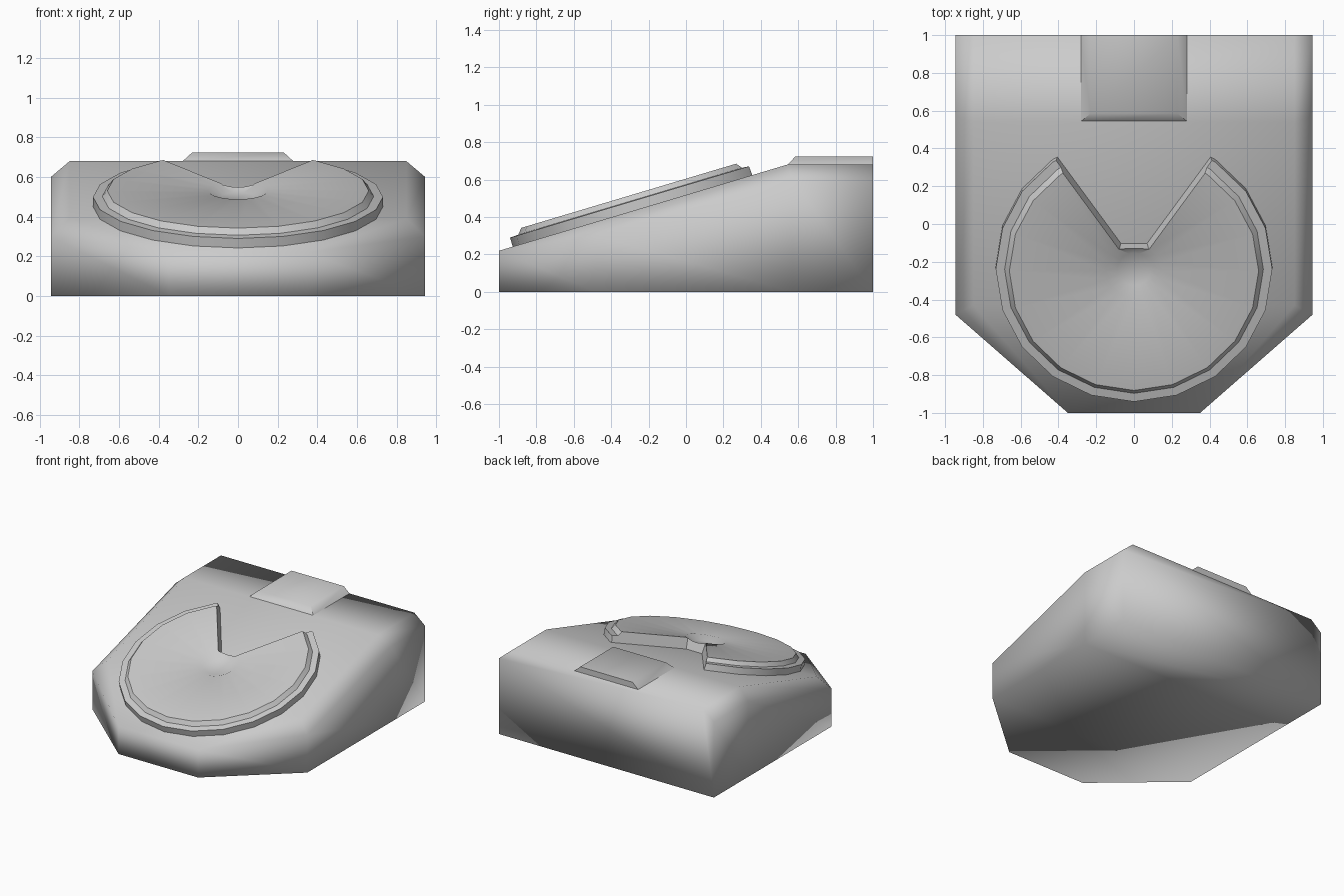
import bpy, bmesh
from math import sin, cos, pi, atan, radians

if "Cube" in bpy.data.objects:
    bpy.data.objects.remove(bpy.data.objects["Cube"])

SLOPE = 0.2987


def make(name, verts, faces):
    bm = bmesh.new()
    vs = [bm.verts.new(v) for v in verts]
    for f in faces:
        bm.faces.new([vs[i] for i in f])
    bmesh.ops.remove_doubles(bm, verts=bm.verts, dist=1e-4)
    bmesh.ops.dissolve_degenerate(bm, edges=bm.edges, dist=1e-4)
    bmesh.ops.recalc_face_normals(bm, faces=bm.faces)
    me = bpy.data.meshes.new(name)
    bm.to_mesh(me)
    bm.free()
    ob = bpy.data.objects.new(name, me)
    bpy.context.collection.objects.link(ob)
    return ob


def select(ob):
    bpy.ops.object.select_all(action='DESELECT')
    ob.select_set(True)
    bpy.context.view_layer.objects.active = ob


def loft(rings, caps=True):
    n = len(rings[0])
    faces = [(i * n + j, i * n + (j + 1) % n, (i + 1) * n + (j + 1) % n, (i + 1) * n + j)
             for i in range(len(rings) - 1) for j in range(n)]
    if caps:
        faces += [tuple(range(n)), tuple(range((len(rings) - 1) * n, len(rings) * n))]
    return [v for r in rings for v in r], faces


# Wedge body: stations of (inner x, inner y, top z, outer x, outer y, edge z)
stations = [(.35, -1, .22, .35, -1, .22),
            (.85, -.43, .39, .945, -.48, .30),
            (.85, .54, .68, .945, .57, .60),
            (.85, 1, .68, .945, 1, .60)]
rings = []
for xi, yi, zt, xo, yo, ze in stations:
    half = [(xi, yi, zt), (xo, yo, ze), (xo, yo, 0)]
    rings.append(half + [(-x, y, z) for x, y, z in reversed(half)])
body = make("body", *loft(rings))
body.data.shade_smooth()

# Raised block at the back
low = [(-.285, .54, .675), (.285, .54, .675), (.285, 1, .675), (-.285, 1, .675)]
top = [(-.23, .585, .725), (.23, .585, .725), (.23, 1, .725), (-.23, 1, .725)]
block = make("back_block", *loft([low, top]))
select(block)
bpy.ops.object.shade_smooth_by_angle(angle=radians(60))

# Stepped round plate with a central dimple, 20 sides
profile = [(.732, -.003), (.732, .05), (.685, .053), (.66, .083), (.15, .083), (.09, .047)]
rings = [[(r * cos(i * pi / 10), r * sin(i * pi / 10), h) for i in range(20)] for r, h in profile]
plate = make("round_plate", *loft(rings))

# Wedge-shaped notch cut, slightly wider at the top
def notch(h, w):
    return [(-.07 - w, .127 - w, h), (.07 + w, .127 - w, h),
            (.59 + w, .865 - w, h), (-.59 - w, .865 - w, h)]

cutter = make("notch_cutter", *loft([notch(-.1, -.012), notch(.2, .022)]))
cutter.hide_render = True
mod = plate.modifiers.new("notch", 'BOOLEAN')
mod.operation = 'DIFFERENCE'
mod.solver = 'EXACT'
mod.object = cutter
select(plate)
bpy.ops.object.modifier_apply(modifier="notch")
bpy.data.objects.remove(cutter)
bpy.ops.object.shade_smooth_by_angle(angle=radians(40))

# Lay the plate on the slope
plate.location = (0, -.225, .22 + .775 * SLOPE)
plate.rotation_euler = (atan(SLOPE), 0, 0)
